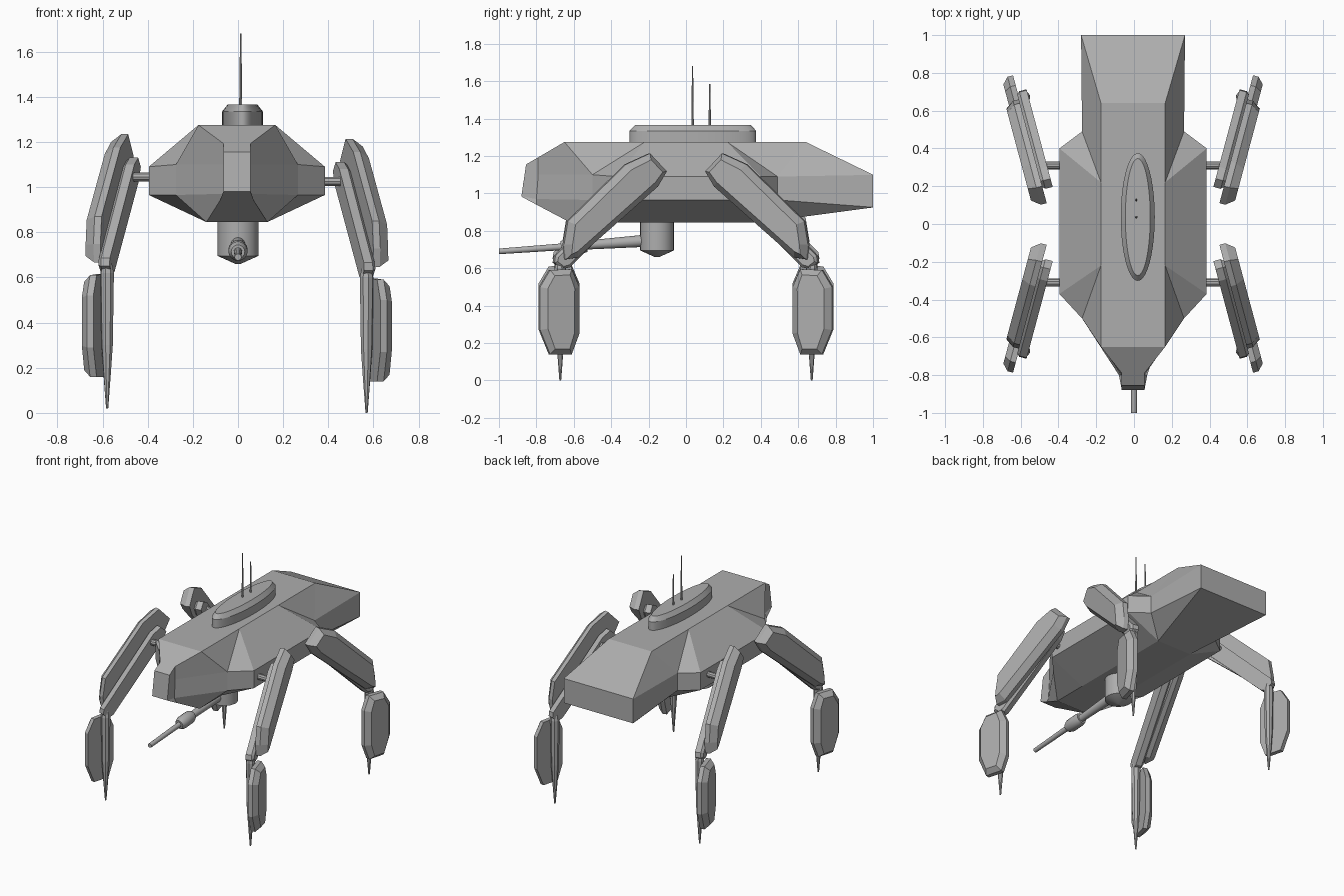
import bpy, bmesh, math
from mathutils import Vector, Matrix

if "Cube" in bpy.data.objects:
    bpy.data.objects.remove(bpy.data.objects["Cube"])

CX = -0.005
grey = bpy.data.materials.new("hull_grey")
grey.diffuse_color = (0.42, 0.42, 0.42, 1)
grey.use_nodes = True
grey.node_tree.nodes["Principled BSDF"].inputs["Base Color"].default_value = grey.diffuse_color


def finish(bm, name, smooth=False):
    bmesh.ops.remove_doubles(bm, verts=bm.verts[:], dist=1e-4)
    bmesh.ops.recalc_face_normals(bm, faces=bm.faces[:])
    me = bpy.data.meshes.new(name)
    bm.to_mesh(me)
    bm.free()
    me.materials.append(grey)
    ob = bpy.data.objects.new(name, me)
    bpy.context.collection.objects.link(ob)
    if smooth:
        bpy.ops.object.select_all(action='DESELECT')
        ob.select_set(True)
        bpy.context.view_layer.objects.active = ob
        bpy.ops.object.shade_smooth_by_angle(angle=math.radians(30))
    return ob


def loft(rings):
    """Skin closed rings with equal point counts and cap both ends."""
    bm = bmesh.new()
    vs = [[bm.verts.new(p) for p in r] for r in rings]
    n = len(vs[0])
    for a, b in zip(vs, vs[1:]):
        for i in range(n):
            j = (i + 1) % n
            bm.faces.new((a[i], a[j], b[j], b[i]))
    bm.faces.new(vs[0][::-1])
    last = bm.faces.new(vs[-1])
    bmesh.ops.recalc_face_normals(bm, faces=bm.faces[:])
    return bm, last


def lathe(start, axis, profile, sides=16, sx=1.0, sy=1.0):
    """Rings of (distance, radius) along an axis."""
    rot = Vector(axis).to_track_quat('Z', 'Y').to_matrix()
    rings = []
    for d, r in profile:
        rings.append([Vector(start) + rot @ Vector((
            sx * r * math.cos(2 * math.pi * k / sides),
            sy * r * math.sin(2 * math.pi * k / sides), d)) for k in range(sides)])
    return loft(rings)[0]


# Hull: each station holds deck, upper side, lower side and belly points
T, U, L, B = 1.275, 1.09, 0.965, 0.845
stations = [
    [(.06, -.855, 1.155), (.06, -.863, 1.10), (.06, -.88, .985), (.06, -.875, .98)],
    [(.06, -.79, 1.193), (.06, -.79, 1.10), (.06, -.80, .97), (.075, -.80, .94)],
    [(.17, -.65, T), (.27, -.50, 1.10), (.27, -.50, L), (.135, -.62, B)],
    [(.17, -.22, T), (.27, -.50, 1.10), (.27, -.50, L), (.135, -.62, B)],
    [(.17, -.22, T), (.39, -.37, U), (.39, -.37, L), (.135, -.37, B)],
    [(.17, .22, T), (.39, .40, U), (.39, .40, L), (.135, .40, B)],
    [(.17, .22, T), (.27, .49, U), (.27, .49, L), (.135, .40, B)],
    [(.17, .64, T), (.27, .49, U), (.27, .49, L), (.135, .40, B)],
    [(.275, 1, 1.10), (.275, 1, 1.099), (.275, 1, .926), (.275, 1, .925)],
]
rings = [[(CX + x, y, z) for x, y, z in s] + [(CX - x, y, z) for x, y, z in s[::-1]]
         for s in stations]
finish(loft(rings)[0], "hull")

# Oval hatch on the deck
finish(lathe((.02, .037, 1.26), (0, 0, 1), [(0, .09), (.075, .09), (.105, .066)],
             40, 1, 1), "deck_hatch", True)
hatch = bpy.data.objects["deck_hatch"]
for v in hatch.data.vertices:
    k = .338 / .09 if v.co.z < 1.34 else .31 / .066
    v.co.y = .037 + (v.co.y - .037) * k

# Antennas
for i, (y, top) in enumerate(((.035, 1.68), (.127, 1.585))):
    finish(lathe((.012, y, 1.35), (0, 0, 1), [(0, .007), (top - 1.35, .003)], 8),
           f"antenna_{i + 1}", True)

# Belly turret and gun
finish(lathe((CX + .005, -.155, .87), (0, 0, -1), [(0, .09), (.175, .09), (.21, .012)], 24),
       "belly_turret", True)
start, tip = Vector((0, -.20, .748)), Vector((0, -1.0, .69))
finish(lathe(start, tip - start, [(0, .033), (.33, .024), (.33, .036), (.35, .043),
                                  (.44, .043), (.47, .03), (.47, .018),
                                  ((tip - start).length, .015)], 16), "gun_barrel", True)

# Legs: coordinates are (along leg plane, outward, height), plane turned 15 degrees
SN, CS = math.sin(math.radians(15)), math.cos(math.radians(15))
PLANE = Matrix(((SN, CS, 0), (CS, -SN, 0), (0, 0, 1)))


def plate(outline, n0, n1, n2, inset):
    """Armour plate with a bevelled outer face."""
    bm, face = loft([[(s, n, z) for s, z in outline] for n in (n0, n1)])
    bmesh.ops.inset_individual(bm, faces=[face], thickness=inset, depth=n2 - n1)
    return bm


upper_outline = [(.318, 1.214), (.225, 1.118), (.274, 1.037), (.716, .658),
                 (.784, .647), (.794, .727), (.773, .85), (.452, 1.155)]
lower_outline = [(.925, .27), (.925, .50), (.87, .59), (.75, .595),
                 (.708, .50), (.708, .25), (.75, .14), (.87, .14)]
strut_outline = [(.30, 1.07), (.345, 1.11), (.41, 1.08), (.83, .665),
                 (.835, .63), (.79, .595), (.75, .605), (.33, 1.01)]


def leg_parts():
    yield "upper_leg_strut", plate(strut_outline, .36, .40, .415, .015)
    yield "upper_leg_armour", plate(upper_outline, .413, .445, .49, .035)
    yield "lower_leg_armour", plate(lower_outline, .41, .44, .472, .035)
    yield "lower_leg_spike", lathe((.798, .381, 0), (0, 0, 1), [
        (0, .005), (.14, .016), (.28, .026), (.60, .031), (.65, .02)], 8)


for sx, side in ((1, "right"), (-1, "left")):
    lift = 0 if sx > 0 else .02
    for sy, end in ((1, "rear"), (-1, "front")):
        place = Matrix.Translation((CX, 0, lift)) @ Matrix.Diagonal((sx, sy, 1, 1))
        for part, bm in leg_parts():
            bmesh.ops.transform(bm, matrix=place @ PLANE.to_4x4(), verts=bm.verts[:])
            finish(bm, f"{end}_{side}_{part}")
        # Hip shaft joining the leg to the hull
        bm = lathe((.36, .31, 1.025), (1, 0, 0), [(0, .021), (.10, .021)], 10)
        bmesh.ops.transform(bm, matrix=place, verts=bm.verts[:])
        finish(bm, f"{end}_{side}_hip_shaft", True)
